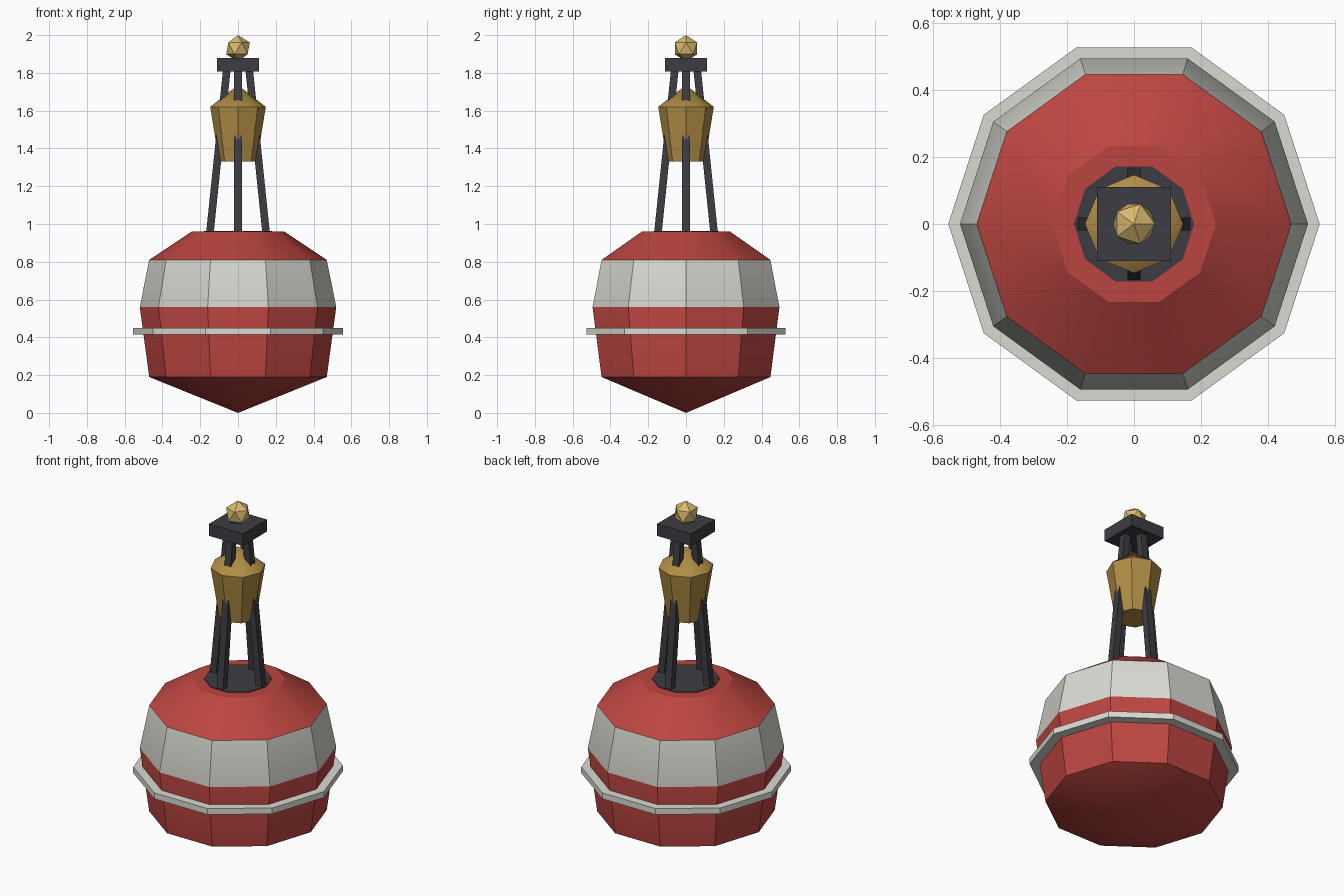
import bpy, bmesh, math
from mathutils import Vector, Matrix

if "Cube" in bpy.data.objects:
    bpy.data.objects.remove(bpy.data.objects["Cube"])


def material(name, rgb):
    m = bpy.data.materials.new(name)
    m.diffuse_color = (*rgb, 1.0)
    m.use_nodes = True
    m.node_tree.nodes["Principled BSDF"].inputs["Base Color"].default_value = m.diffuse_color
    return m


RED = material("buoy red", (0.50, 0.060, 0.052))
WHITE = material("off white", (0.70, 0.70, 0.65))
DARK = material("dark steel", (0.046, 0.046, 0.056))
BRONZE = material("bell bronze", (0.44, 0.27, 0.062))
LAMP = material("lamp yellow", (0.70, 0.49, 0.165))


def finish(name, bm, *mats, smooth=False):
    bmesh.ops.recalc_face_normals(bm, faces=bm.faces)
    mesh = bpy.data.meshes.new(name)
    bm.to_mesh(mesh)
    bm.free()
    ob = bpy.data.objects.new(name, mesh)
    bpy.context.collection.objects.link(ob)
    for m in mats:
        mesh.materials.append(m)
    if smooth:
        bpy.ops.object.select_all(action='DESELECT')
        ob.select_set(True)
        bpy.context.view_layer.objects.active = ob
        bpy.ops.object.shade_smooth_by_angle(angle=math.radians(30))
    return ob


def lathe(profile, sides, closed=False):
    """Revolve (radius, z) points; radius 0 makes an apex, open ends get caps."""
    bm = bmesh.new()
    rings = []
    for r, z in profile:
        count = sides if r > 0 else 1
        rings.append([bm.verts.new((r * math.cos(math.tau * i / sides),
                                    r * math.sin(math.tau * i / sides), z))
                      for i in range(count)])
    pairs = list(zip(rings, rings[1:]))
    if closed:
        pairs.append((rings[-1], rings[0]))
    for a, b in pairs:
        for i in range(sides):
            j = (i + 1) % sides
            quad = [a[i % len(a)], a[j % len(a)], b[j % len(b)], b[i % len(b)]]
            bm.faces.new(list(dict.fromkeys(quad)))
    if not closed:
        for ring in (rings[0], rings[-1]):
            if len(ring) > 2:
                bm.faces.new(ring)
    return bm


# Float hull, with the upper side band painted white
bm = lathe([(0, 0), (0.47, 0.19), (0.52, 0.56), (0.47, 0.81), (0.245, 0.96)], 10)
for f in bm.faces:
    if 0.6 < f.calc_center_median().z < 0.8:
        f.material_index = 1
finish("float_hull", bm, RED, WHITE, smooth=True)

# Fender ring around the waist
finish("fender_ring", lathe([(0.48, 0.415), (0.555, 0.415), (0.555, 0.45), (0.48, 0.45)],
                            10, closed=True), WHITE)

# Dark deck plate under the tower
finish("deck_plate", lathe([(0.18, 0.94), (0.18, 0.964)], 10), DARK)

# Four leaning tower legs
for k, side in enumerate(("right", "back", "left", "front")):
    low, high = Vector((0.15, 0, 0.94)), Vector((0.058, 0, 1.83))
    lean = high - low
    bm = bmesh.new()
    bmesh.ops.create_cube(bm, size=1)
    bmesh.ops.scale(bm, vec=(0.04, 0.04, lean.length), verts=bm.verts)
    tilt = Matrix.Rotation(math.atan2(lean.x, lean.z), 4, 'Y')
    spin = Matrix.Rotation(k * math.pi / 2, 4, 'Z')
    bmesh.ops.transform(bm, matrix=spin @ Matrix.Translation((low + high) / 2) @ tilt,
                        verts=bm.verts)
    finish("tower_leg_" + side, bm, DARK)

# Bell hung between the legs
finish("bell", lathe([(0.10, 1.33), (0.147, 1.62), (0, 1.735)], 8), BRONZE, smooth=True)

# Square lamp platform
bm = bmesh.new()
bmesh.ops.create_cube(bm, size=1)
bmesh.ops.scale(bm, vec=(0.22, 0.22, 0.07), verts=bm.verts)
bmesh.ops.translate(bm, vec=(0, 0, 1.843), verts=bm.verts)
finish("lamp_platform", bm, DARK)

# Faceted lamp
bm = bmesh.new()
bmesh.ops.create_icosphere(bm, subdivisions=1, radius=0.07)
bmesh.ops.translate(bm, vec=(0, 0, 1.93), verts=bm.verts)
finish("lamp", bm, LAMP)
